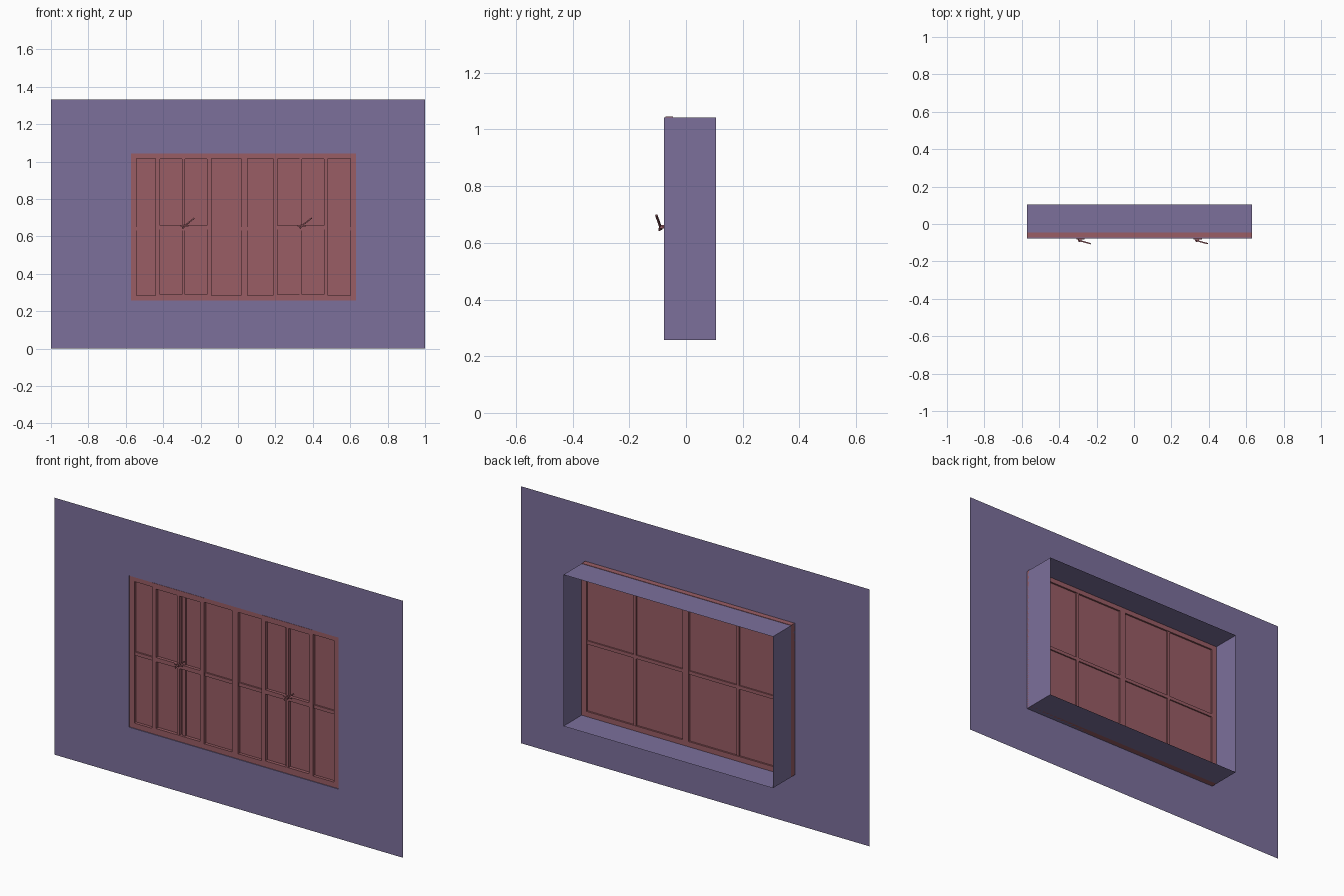
import bpy, bmesh
from mathutils import Vector

if "Cube" in bpy.data.objects:
    bpy.data.objects.remove(bpy.data.objects["Cube"])

X0, X1, Z0, Z1 = -0.572, 0.63, 0.257, 1.043   # wall opening
YF, YB = -0.077, 0.105                        # wall plane, back of the reveal


def material(name, color):
    m = bpy.data.materials.new(name)
    m.diffuse_color = color
    m.use_nodes = True
    m.node_tree.nodes["Principled BSDF"].inputs["Base Color"].default_value = m.diffuse_color
    return m


PLASTER = material("plaster", (0.20, 0.16, 0.33, 1))
RED = material("red_paint", (0.32, 0.11, 0.13, 1))


def finish(name, bm, mat):
    me = bpy.data.meshes.new(name)
    bm.to_mesh(me)
    bm.free()
    me.materials.append(mat)
    ob = bpy.data.objects.new(name, me)
    bpy.context.collection.objects.link(ob)
    return ob


def boxes(name, specs, mat=RED):
    """One object from boxes given as (x0, x1, y0, y1, z0, z1)."""
    bm = bmesh.new()
    for x0, x1, y0, y1, z0, z1 in specs:
        vs = bmesh.ops.create_cube(bm, size=1)["verts"]
        for v in vs:
            v.co = Vector((x0 + (v.co.x + .5) * (x1 - x0),
                           y0 + (v.co.y + .5) * (y1 - y0),
                           z0 + (v.co.z + .5) * (z1 - z0)))
    return finish(name, bm, mat)


def border(x0, x1, y0, y1, z0, z1, side, rail):
    """Four boxes forming a rectangular frame."""
    return [(x0, x0 + side, y0, y1, z0, z1), (x1 - side, x1, y0, y1, z0, z1),
            (x0 + side, x1 - side, y0, y1, z0, z0 + rail),
            (x0 + side, x1 - side, y0, y1, z1 - rail, z1)]


def bars(name, segs, mat=RED):
    """Thin bars between point pairs: (start, end, width, thickness)."""
    bm = bmesh.new()
    for a, b, w, t in segs:
        a, b = Vector(a), Vector(b)
        rot = (b - a).to_track_quat('Z', 'Y')
        for v in bmesh.ops.create_cube(bm, size=1)["verts"]:
            p = Vector((v.co.x * w, v.co.y * t, v.co.z * (b - a).length))
            v.co = rot @ p + (a + b) / 2
    return finish(name, bm, mat)


# Wall sheet with an opening, and the reveal running back from it
bm = bmesh.new()


def loop(x0, x1, z0, z1, y):
    return [bm.verts.new((x, y, z)) for x, z in ((x0, z0), (x1, z0), (x1, z1), (x0, z1))]


rings = [loop(-1, 1, 0, 1.333, YF), loop(X0, X1, Z0, Z1, YF), loop(X0, X1, Z0, Z1, YB)]
for p, q in zip(rings, rings[1:]):
    for i in range(4):
        j = (i + 1) % 4
        bm.faces.new((p[i], p[j], q[j], q[i]))
finish("wall", bm, PLASTER)

# Outer frame with centre mullion
FY0, FY1 = -0.073, -0.045
boxes("outer_frame",
      border(X0, X1, FY0, FY1, Z0, Z1 + 0.002, 0.028, 0.027)
      + [(0.016, 0.052, FY0, FY1, Z0 + 0.027, Z1 - 0.025)])

# Two window units: rear glazing bars and panes, centre sash, handle
for side, u0, u1, s0, s1 in (("left", X0 + .028, 0.016, -0.44, -0.143),
                             ("right", 0.052, X1 - .028, 0.188, 0.482)):
    mid, smid = (u0 + u1) / 2, (s0 + s1) / 2
    z0, z1 = Z0 + 0.027, Z1 - 0.025
    boxes(side + "_glass", [(u0, u1, -0.058, -0.054, z0, z1)])
    boxes(side + "_glazing_bars", [
        (mid - .008, mid + .008, -0.065, -0.047, z0, z1),
        (u0, u1, -0.066, -0.047, 0.632, 0.65)])
    boxes(side + "_sash",
          border(s0, s1, -0.075, -0.057, Z0 + .005, Z1 - .002, 0.022, 0.028)
          + [(smid - .007, smid + .007, -0.073, -0.057, z0, z1),
             (s0 + .022, s1 - .022, -0.074, -0.057, 0.636, 0.658)])
    # Latch handle: stem, raised lever and short tail
    hx = smid + 0.006
    hub = (hx, -0.091, 0.657)
    bars(side + "_handle", [
        ((hx, -0.072, 0.657), hub, 0.012, 0.012),
        ((hx - .012, -0.087, 0.648), (hx + .052, -0.105, 0.698), 0.007, 0.006),
        (hub, (hx - .008, -0.094, 0.643), 0.006, 0.006),
        ((hx - .022, -0.079, 0.657), (hx + .022, -0.079, 0.657), 0.008, 0.006)])
